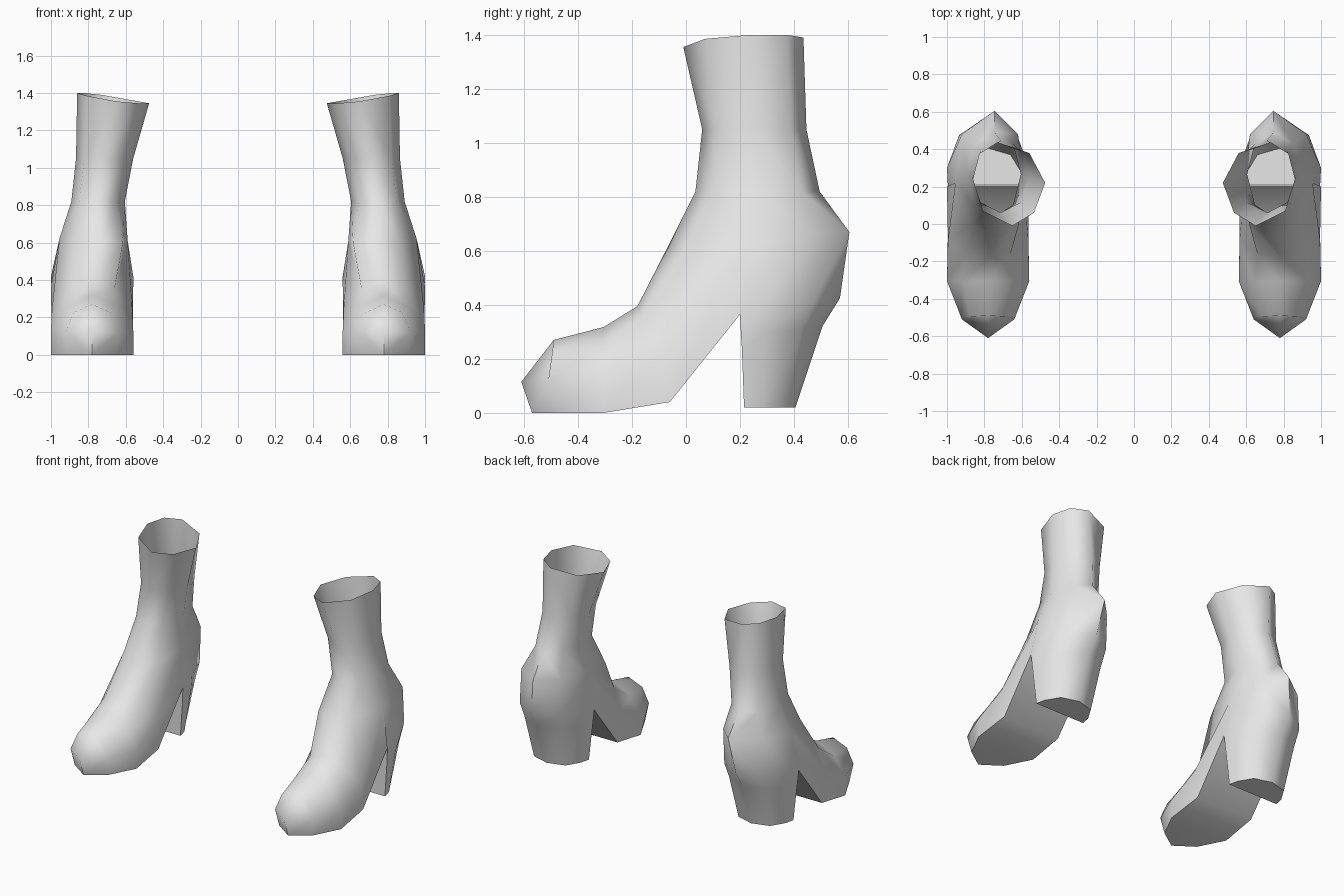
import bpy, bmesh, math

if "Cube" in bpy.data.objects:
    bpy.data.objects.remove(bpy.data.objects["Cube"])

grey = bpy.data.materials.new("light_grey")
grey.diffuse_color = (0.8, 0.8, 0.8, 1)
grey.use_nodes = True
grey.node_tree.nodes["Principled BSDF"].inputs["Base Color"].default_value = grey.diffuse_color

bm = bmesh.new()
FOOT_X = 0.78  # centre line of foot and heel


def ring(points):
    return [bm.verts.new(p) for p in points]


def octagon(cx, cy, rx, ry, z):
    """Level eight-sided section, starting at the front, turning towards +x."""
    return ring([(cx + rx * math.sin(i * math.pi / 4),
                  cy - ry * math.cos(i * math.pi / 4), z) for i in range(8)])


def section(half, cx=FOOT_X):
    """Symmetric section from five (offset, y, z) points, upper middle to lower middle."""
    right = [(cx + d, y, z) for d, y, z in half]
    left = [(cx - d, y, z) for d, y, z in half[3:0:-1]]
    return ring(right + left)


def bridge(a, b):
    for i in range(8):
        j = (i + 1) % 8
        bm.faces.new((a[i], a[j], b[j], b[i]))


def loft(rings):
    for a, b in zip(rings, rings[1:]):
        bridge(a, b)


# Shaft: slanted open rim down to the ankle
rim = ring([(0.65, -0.01, 1.355), (0.81, 0.07, 1.385), (0.86, 0.24, 1.40),
            (0.825, 0.375, 1.40), (0.73, 0.435, 1.39), (0.56, 0.38, 1.36),
            (0.475, 0.22, 1.345), (0.535, 0.06, 1.345)])
shin = octagon(0.713, 0.253, 0.153, 0.193, 1.05)
ankle = octagon(0.748, 0.265, 0.143, 0.23, 0.82)
hips = ring([(0.73, -0.07, 0.61), (0.87, 0.0, 0.61), (0.955, 0.22, 0.62),
             (0.92, 0.48, 0.66), (0.745, 0.605, 0.67), (0.62, 0.48, 0.66),
             (0.59, 0.22, 0.61), (0.615, 0.0, 0.60)])
loft([rim, shin, ankle, hips])

# Arch line where the foot and the heel part
arch = ring([(1.0, 0.2, 0.365), (0.78, 0.2, 0.365), (0.56, 0.2, 0.365)])
foot_open = hips[0:3] + arch + hips[6:8]
heel_open = [hips[4], hips[3], hips[2]] + arch + [hips[6], hips[5]]

# Foot: instep, ball and toe
instep = section([(0, -0.18, 0.395), (0.12, -0.16, 0.355), (0.215, -0.09, 0.24),
                  (0.215, -0.06, 0.04), (0, -0.06, 0.04)])
ball = section([(0, -0.305, 0.318), (0.14, -0.305, 0.25), (0.22, -0.305, 0.13),
                (0.22, -0.305, 0.0), (0, -0.305, 0.0)])
toe = section([(0, -0.49, 0.27), (0.10, -0.495, 0.225), (0.14, -0.51, 0.12),
               (0.13, -0.48, 0.0), (0, -0.57, 0.0)])
loft([foot_open, instep, ball, toe])
tip = bm.verts.new((FOOT_X, -0.61, 0.115))
for i in range(0, 8, 2):
    bm.faces.new((toe[i], toe[i + 1], toe[(i + 2) % 8], tip))

# Block heel, closed underneath
heel_top = section([(0, 0.57, 0.425), (0.155, 0.475, 0.42), (0.22, 0.30, 0.42),
                    (0.215, 0.203, 0.30), (0, 0.203, 0.30)])
heel_mid = section([(0, 0.505, 0.32), (0.15, 0.43, 0.31), (0.21, 0.30, 0.30),
                    (0.21, 0.207, 0.24), (0, 0.207, 0.24)])
heel_base = section([(0, 0.405, 0.02), (0.12, 0.37, 0.02), (0.175, 0.28, 0.02),
                     (0.19, 0.215, 0.02), (0, 0.215, 0.02)])
loft([heel_open, heel_top, heel_mid, heel_base])
bm.faces.new(heel_base)

bmesh.ops.recalc_face_normals(bm, faces=bm.faces)
mesh = bpy.data.meshes.new("heeled_boots")
bm.to_mesh(mesh)
bm.free()
mesh.materials.append(grey)
boots = bpy.data.objects.new("heeled_boots", mesh)
bpy.context.collection.objects.link(boots)
bpy.context.view_layer.objects.active = boots
boots.select_set(True)
bpy.ops.object.shade_smooth_by_angle(angle=math.radians(62))

# Second boot of the pair
mirror = boots.modifiers.new("other_boot", 'MIRROR')
mirror.use_mirror_merge = False
